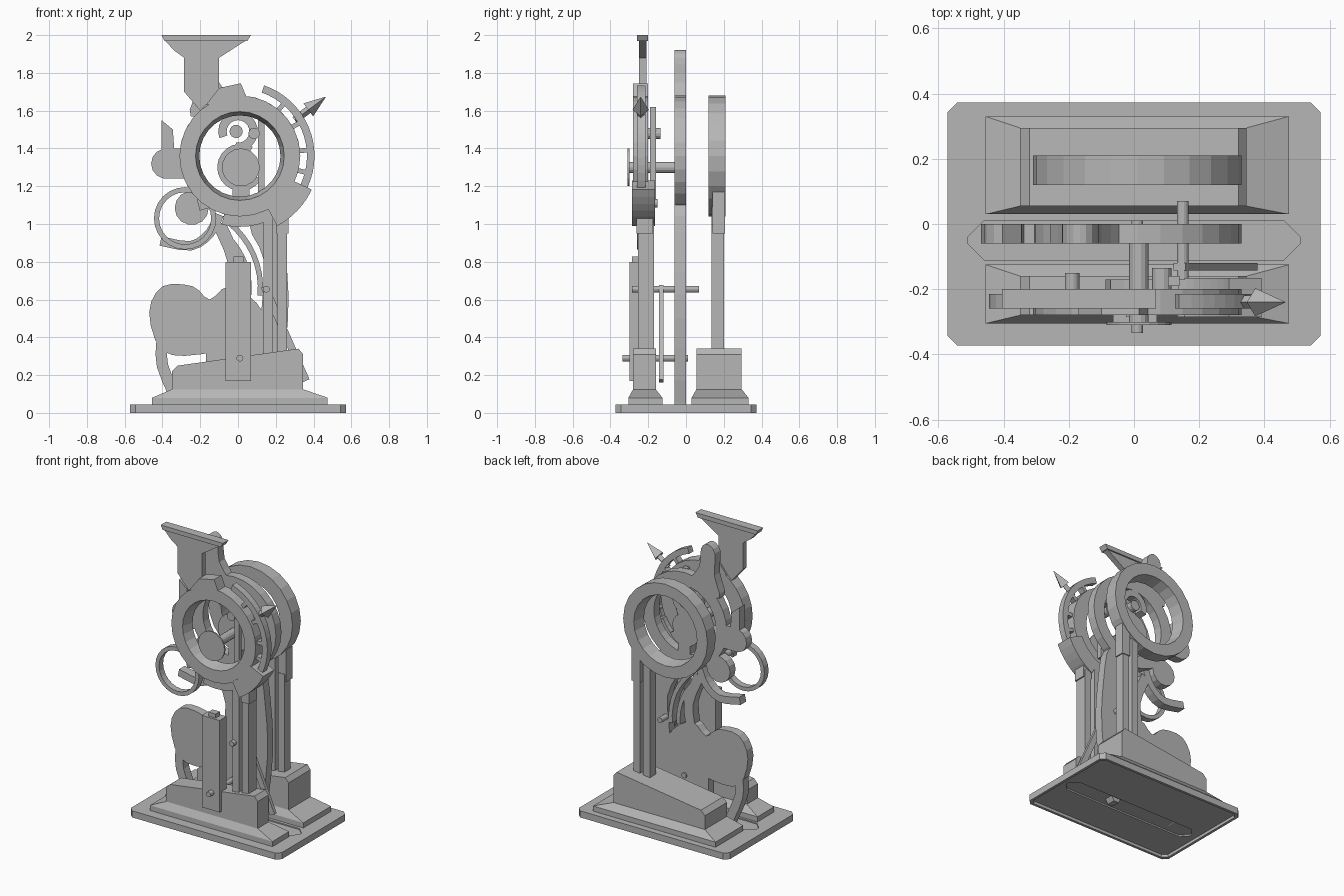
import bpy, bmesh
from math import sin, cos, radians
from mathutils import Vector

if "Cube" in bpy.data.objects:
    bpy.data.objects.remove(bpy.data.objects["Cube"])

shade = (.47, .47, .47, 1)
grey = bpy.data.materials.new("plain_grey")
grey.use_nodes = True
grey.diffuse_color = shade
grey.node_tree.nodes["Principled BSDF"].inputs["Base Color"].default_value = shade

# Depth ranges shared by many parts
FIGURE = (-.06, 0)
FRONT_RING = (-.28, -.2)
FRONT_THIN = (-.26, -.215)
FRONT_POST = (-.255, -.17)
BACK_RING = (.12, .21)
BACK_POST = (.135, .2)
HUB = Vector((.01, 1.36))
DIAL = Vector((.015, 1.3))


def loft(name, loops, closed=False):
    """Bridge equal loops of points; cap the ends unless closed."""
    bm = bmesh.new()
    rows = [[bm.verts.new(point) for point in loop] for loop in loops]
    pairs = list(zip(rows, rows[1:]))
    if closed:
        pairs.append((rows[-1], rows[0]))
    else:
        bm.faces.new(rows[0])
        bm.faces.new(rows[-1])
    for near, far in pairs:
        for i in range(len(near)):
            bm.faces.new((near[i - 1], near[i], far[i], far[i - 1]))
    bmesh.ops.recalc_face_normals(bm, faces=bm.faces)
    mesh = bpy.data.meshes.new(name)
    bm.to_mesh(mesh)
    bm.free()
    mesh.materials.append(grey)
    obj = bpy.data.objects.new(name, mesh)
    bpy.context.collection.objects.link(obj)
    return obj


def plate(name, outline, depth):
    """Upright plate from an outline in x and z."""
    return loft(name, [[(x, y, z) for x, z in outline] for y in depth])


def slab(name, outline, bottom, top):
    """Flat slab from an outline in x and y."""
    return loft(name, [[(x, y, z) for x, y in outline] for z in (bottom, top)])


def rect(left, right, low, high):
    return [(left, low), (right, low), (right, high), (left, high)]


def polar(centre, radius, degrees):
    angle = radians(degrees)
    return centre + radius * Vector((cos(angle), sin(angle)))


def circle(centre, radius, sides=14):
    return [polar(Vector(centre), radius, 360 * i / sides) for i in range(sides)]


def ring(name, centre, section, sides=28):
    """Lathe a section of (radius, y) about the depth axis."""
    hoops = [[(p.x, y, p.y) for p in circle(centre, r, sides)] for r, y in section]
    return loft(name, hoops, closed=True)


def band(inner, outer, depth):
    """Ring section whose inner radius may differ front to back."""
    front, back = depth
    return [(outer, front), (outer, back), (inner[1], back), (inner[0], front)]


def arc(name, centre, inner, outer, start, end, depth, steps=12):
    angles = [start + (end - start) * i / steps for i in range(steps + 1)]
    rim = [polar(centre, outer, a) for a in angles]
    return plate(name, rim + [polar(centre, inner, a) for a in reversed(angles)], depth)


def curve(points, closed=True, steps=3):
    """Rounded line through a few points."""
    pts = [Vector(p) for p in points]
    count = len(pts)
    pick = (lambda i: pts[i % count]) if closed else (lambda i: pts[max(0, min(i, count - 1))])
    line = []
    for i in range(count if closed else count - 1):
        a, b, c, d = (pick(i + k) for k in (-1, 0, 1, 2))
        for t in (s / steps for s in range(steps)):
            line.append(b + t / 2 * (c - a + t * (2 * a - 5 * b + 4 * c - d + t * (3 * b - a - 3 * c + d))))
    return line if closed else line + [pts[-1]]


def strap(name, points, width, depth):
    """Bar of even width along a rounded path."""
    line = curve(points, closed=False)
    left, right = [], []
    for i, p in enumerate(line):
        along = (line[min(i + 1, len(line) - 1)] - line[max(i - 1, 0)]).normalized()
        side = Vector((-along.y, along.x)) * width / 2
        left.append(p + side)
        right.append(p - side)
    return plate(name, left + right[::-1], depth)


def cut(obj, cutter):
    mod = obj.modifiers.new("cut", "BOOLEAN")
    mod.operation, mod.solver, mod.object = "DIFFERENCE", "EXACT", cutter
    bpy.context.view_layer.objects.active = obj
    bpy.ops.object.modifier_apply(modifier=mod.name)
    bpy.data.objects.remove(cutter)


def cornered(x, y, c, middle=0):
    """Rectangle in x and y with its corners cut off."""
    quarter = [(x, y - c), (x - c, y)]
    half = quarter + [(-a, b) for a, b in reversed(quarter)]
    return [(a, middle + b) for a, b in half + [(-a, -b) for a, b in half]]


# Base plate, hollow underneath, with a long groove above and below
base = slab("base_plate", cornered(.573, .373, .03), 0, .045)
cut(base, slab("pocket", cornered(.555, .355, .03), -.1, .02))
for low, high in ((.037, .1), (-.1, .03)):
    cut(base, slab("groove", cornered(.51, .06, .05, -.05), low, high))

# Stepped pedestals with sloping tops
for side, front, back in (("front", -.305, -.125), ("back", .03, .33)):
    foot = rect(-.455, .475, front, back)
    body = (front + .025, back - .035)
    waist = rect(-.35, .345, *body)
    levels = ((foot, .04), (foot, .08), (waist, .125))
    loft(side + "_pedestal_foot", [[(x, y, z) for x, y in loop] for loop, z in levels])
    plate(side + "_pedestal", [(-.35, .1), (.345, .1), (.345, .31), (.32, .34), (-.32, .25), (-.35, .22)], body)

# Paired posts with capitals
for side, depth, top in (("front", FRONT_POST, 1.05), ("back", BACK_POST, 1.17)):
    for place, x in (("inner", .135), ("outer", .21)):
        plate("%s_%s_post" % (side, place), rect(x, x + .05, .28, 1.09 if x < .2 else 1), depth)
    plate(side + "_capital", rect(.205, .268, .95, top), [y * 1.03 for y in depth])

# Front and back rings
ring("front_ring", HUB, band((.235, .215), .32, FRONT_RING))
ring("back_ring", HUB, band((.225, .24), .32, BACK_RING), 24)

# Graduated arc, its spokes and lower bracket
arc("graduated_arc", HUB, .355, .395, -25, 71, FRONT_THIN, 16)
for angle in (-14, 5, 29, 50):
    strap("arc_spoke", [polar(HUB, r, angle) for r in (.3, .36)], .025, FRONT_THIN)
arc("lower_bracket", HUB, .31, .42, -62, -25, (-.285, -.165), 6)
arc("lower_bracket_tail", HUB, .315, .375, -105, -60, FRONT_POST, 6)

# Pointer: four-sided spike on a short shaft
aim = Vector((.8, 0, .6))
across = Vector((-.6, 0, .8))
outward = Vector((0, 1, 0))


def diamond(distance, size):
    middle = Vector((.3, -.24, 1.55)) + aim * distance
    return [middle + size * d for d in (across, outward, -across, -outward)]


loft("pointer_shaft", [diamond(0, .02), diamond(.1, .02)])
loft("pointer_head", [diamond(.09, .043), diamond(.205, .001)])

# Hopper and lug above the front ring
plate("hopper_rim", [(-.405, 2), (-.39, 1.97), (.05, 1.97), (.068, 2)], (-.26, -.2))
plate("hopper_neck", [(-.385, 1.97), (-.34, 1.92), (-.285, 1.88), (-.285, 1.7), (-.2, 1.6), (-.1, 1.7),
                      (-.1, 1.88), (.04, 1.97)], (-.25, -.21))
plate("top_lug", [(-.17, 1.63), (-.1, 1.72), (.015, 1.745), (.05, 1.66)], FRONT_RING)

# Dial in the front ring, with upright bar and pegs
plate("dial", circle(DIAL, .1, 20), (-.31, -.3))
plate("dial_shaft", circle(DIAL, .03), (-.3, -.02))
plate("upright_bar", rect(.105, .14, 1.13, 1.62), (-.19, -.16))
plate("upper_peg", circle((.085, 1.48), .03), (-.2, -.135))
plate("lower_peg", circle((-.19, 1.11), .022), (-.2, -.15))
strap("peg_arm", [(-.21, 1.1), (-.1, 1.13)], .06, FRONT_THIN)

# Side loop
ring("side_loop", Vector((-.28, 1.03)), band((.138, .138), .165, FRONT_THIN), 24)

# Front weight box, cap, pins and swing lever
plate("weight_box", rect(-.065, .07, .17, .8), (-.3, -.225))
plate("weight_cap", rect(-.025, .03, .8, .828), (-.285, -.24))
plate("lower_pin", circle((.01, .29), .018), (-.335, .01))
plate("upper_pin", circle((.15, .655), .018), (-.285, .07))
strap("swing_lever", [(.14, .67), (.36, .17)], .04, (-.143, -.12))

# Central figure: haunch, trunk, limb, neck and curled tail
plate("haunch", curve([(-.4, .33), (-.47, .53), (-.4, .67), (-.24, .67), (-.15, .6), (-.05, .67), (.1, .58),
                       (.15, .4), (-.2, .31)]), FIGURE)
plate("trunk_root", rect(-.17, .2, .04, .55), FIGURE)
plate("trunk", curve([(.1, .05), (.12, .5), (.14, .8), (.06, 1), (.2, 1.1), (.25, .85), (.265, .5), (.2, .05)]),
      FIGURE)
strap("rear_limb", [(-.4, .4), (-.4, .25), (-.31, .04)], .06, FIGURE)
strap("neck", [(-.04, .6), (-.02, .8), (-.1, 1)], .07, FIGURE)
strap("curled_tail", [(-.1, 1.05), (-.15, .95), (-.25, .885), (-.41, .91)], .05, FIGURE)
for radius in (.37, .43):
    arc("hanging_prong", Vector((-.325, .66)), radius, radius + .028, -5, 52, FIGURE, 8)

# Central ring with scrolls and rounded lobe
ring("centre_ring", HUB, band((.235, .235), .32, FIGURE))
arc("upper_scroll", Vector((0, 1.49)), .06, .105, -100, 200, FIGURE, 16)
arc("dial_scroll", DIAL, .08, .125, 60, 330, FIGURE, 16)
plate("scroll_eye", circle((-.01, 1.49), .035), FIGURE)
plate("scroll_core", circle(DIAL, .09), FIGURE)
plate("scroll_strut", rect(-.03, .06, 1.1, 1.25), FIGURE)
plate("lower_lobe", circle((-.245, 1.085), .09), FIGURE)

# Tall horn and side crest
plate("tall_horn", curve([(-.25, 1.57), (-.215, 1.72), (-.22, 1.87), (-.165, 1.92), (-.115, 1.88), (-.1, 1.75),
                          (-.03, 1.62)]), FIGURE)
plate("crest_lobe", circle((-.38, 1.32), .08), FIGURE)
plate("crest_root", rect(-.39, -.26, 1.24, 1.4), FIGURE)
plate("crest_tip", [(-.405, 1.36), (-.405, 1.55), (-.345, 1.5), (-.335, 1.36)], FIGURE)
